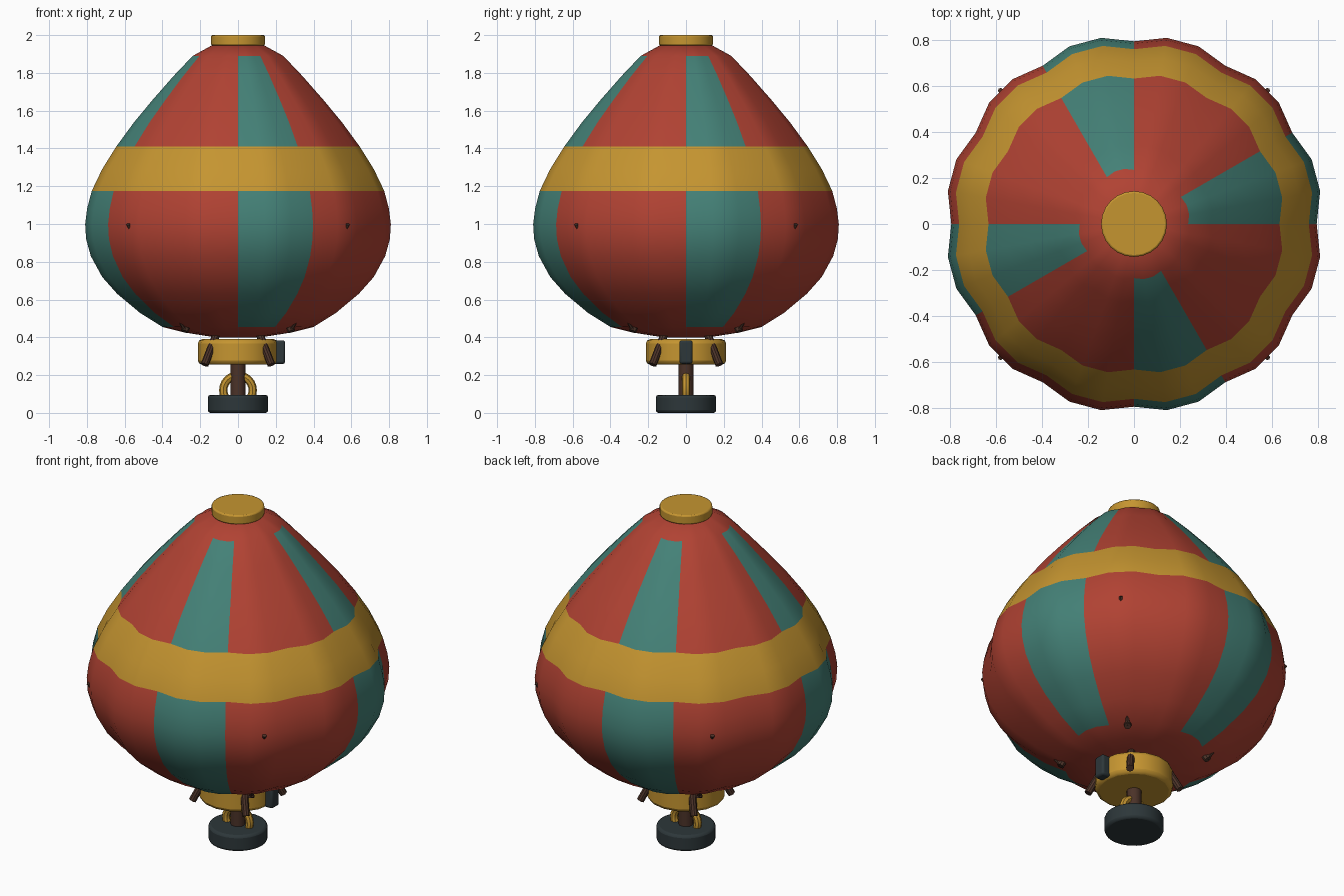
import bpy, bmesh
from math import sin, cos, pi, radians, degrees, atan2
from mathutils import Vector

cube = bpy.data.objects.get("Cube")
if cube:
    bpy.data.objects.remove(cube, do_unlink=True)


def material(name, rgb):
    m = bpy.data.materials.new(name)
    m.use_nodes = True
    color = (*rgb, 1)
    m.diffuse_color = color
    m.node_tree.nodes["Principled BSDF"].inputs["Base Color"].default_value = color
    return m


RED = material("red_cloth", (0.44, 0.055, 0.033))
TEAL = material("teal_cloth", (0.058, 0.22, 0.185))
GOLD = material("gold", (0.56, 0.30, 0.03))
DARK = material("dark_slate", (0.026, 0.038, 0.042))
BROWN = material("brown_wood", (0.07, 0.032, 0.021))


def finish(obj, name, mat, bevel=0):
    obj.name = obj.data.name = name
    obj.data.materials.append(mat)
    if bevel:
        mod = obj.modifiers.new("Bevel", "BEVEL")
        mod.width, mod.segments = bevel, 2
    bpy.ops.object.select_all(action="DESELECT")
    obj.select_set(True)
    bpy.context.view_layer.objects.active = obj
    bpy.ops.object.shade_smooth_by_angle(angle=radians(30))
    return obj


def rod(name, start, end, radius, mat, sides=12, bevel=0):
    a, b = Vector(start), Vector(end)
    bpy.ops.mesh.primitive_cylinder_add(
        vertices=sides, radius=radius, depth=(b - a).length, location=(a + b) / 2,
        rotation=(b - a).to_track_quat("Z", "Y").to_euler())
    return finish(bpy.context.object, name, mat, bevel)


# Scalloped envelope: twelve gores, three segments each
PROFILE = [(.12, .40), (.28, .425), (.40, .455), (.52, .53), (.64, .63), (.72, .72),
           (.78, .83), (.805, .92), (.81, 1.0), (.80, 1.08), (.775, 1.175), (.72, 1.29),
           (.645, 1.41), (.55, 1.54), (.45, 1.66), (.34, 1.785), (.24, 1.89), (.14, 1.945)]
SEGMENTS = 36
bm = bmesh.new()
rings = []
for r, z in PROFILE:
    ring = []
    for i in range(SEGMENTS):
        a = 2 * pi * i / SEGMENTS
        rad = r / 1.02 * (1 + 0.04 * abs(sin(6 * a)))
        ring.append(bm.verts.new((rad * cos(a), rad * sin(a), z)))
    rings.append(ring)
for low, high in zip(rings, rings[1:]):
    for i in range(SEGMENTS):
        j = (i + 1) % SEGMENTS
        bm.faces.new((low[i], low[j], high[j], high[i]))
bm.faces.new(rings[0][::-1])
bm.faces.new(rings[-1])

# Gold belt, and one teal gore at the start of each quarter turn
for f in bm.faces:
    c = f.calc_center_median()
    if 1.175 < c.z < 1.41:
        f.material_index = 2
    elif 0.455 < c.z < 1.89 and degrees(atan2(c.y, c.x)) % 90 < 30:
        f.material_index = 1
mesh = bpy.data.meshes.new("envelope")
bm.to_mesh(mesh)
bm.free()
envelope = bpy.data.objects.new("envelope", mesh)
bpy.context.collection.objects.link(envelope)
finish(envelope, "envelope", RED)
mesh.materials.append(TEAL)
mesh.materials.append(GOLD)

# Crown cap, gondola, post and foot
rod("crown_cap", (0, 0, 1.945), (0, 0, 2), .143, GOLD, 24, .008)
rod("gondola", (0, 0, .255), (0, 0, .39), .212, GOLD, 16, .022)
rod("post", (0, 0, .08), (0, 0, .27), .04, BROWN, 16)
rod("foot", (0, 0, 0), (0, 0, .095), .16, DARK, 32, .014)

# Gold ring standing around the post
bpy.ops.mesh.primitive_torus_add(
    major_radius=.078, minor_radius=.022, major_segments=24, minor_segments=8,
    location=(0, 0, .12), rotation=(pi / 2, 0, 0))
finish(bpy.context.object, "ring", GOLD)

# Side box on the gondola
bpy.ops.mesh.primitive_cube_add(size=1, location=(.22, 0, .322))
box = bpy.context.object
box.scale = (.06, .07, .125)
bpy.ops.object.transform_apply(location=False, rotation=False, scale=True)
finish(box, "side_box", DARK, .012)

# Struts and stays on the four diagonals
for k in range(4):
    a = pi / 4 + k * pi / 2

    def at(r, z):
        return (r * cos(a), r * sin(a), z)

    rod(f"strut_{k + 1}", at(.25, .255), at(.16, .42), .021, BROWN, 10)
    rod(f"stay_{k + 1}", at(.395, .44), at(.822, 1.0), .012, BROWN, 6)
    rod(f"stay_knot_{k + 1}", at(.385, .46), at(.40, .432), .02, BROWN, 8)
